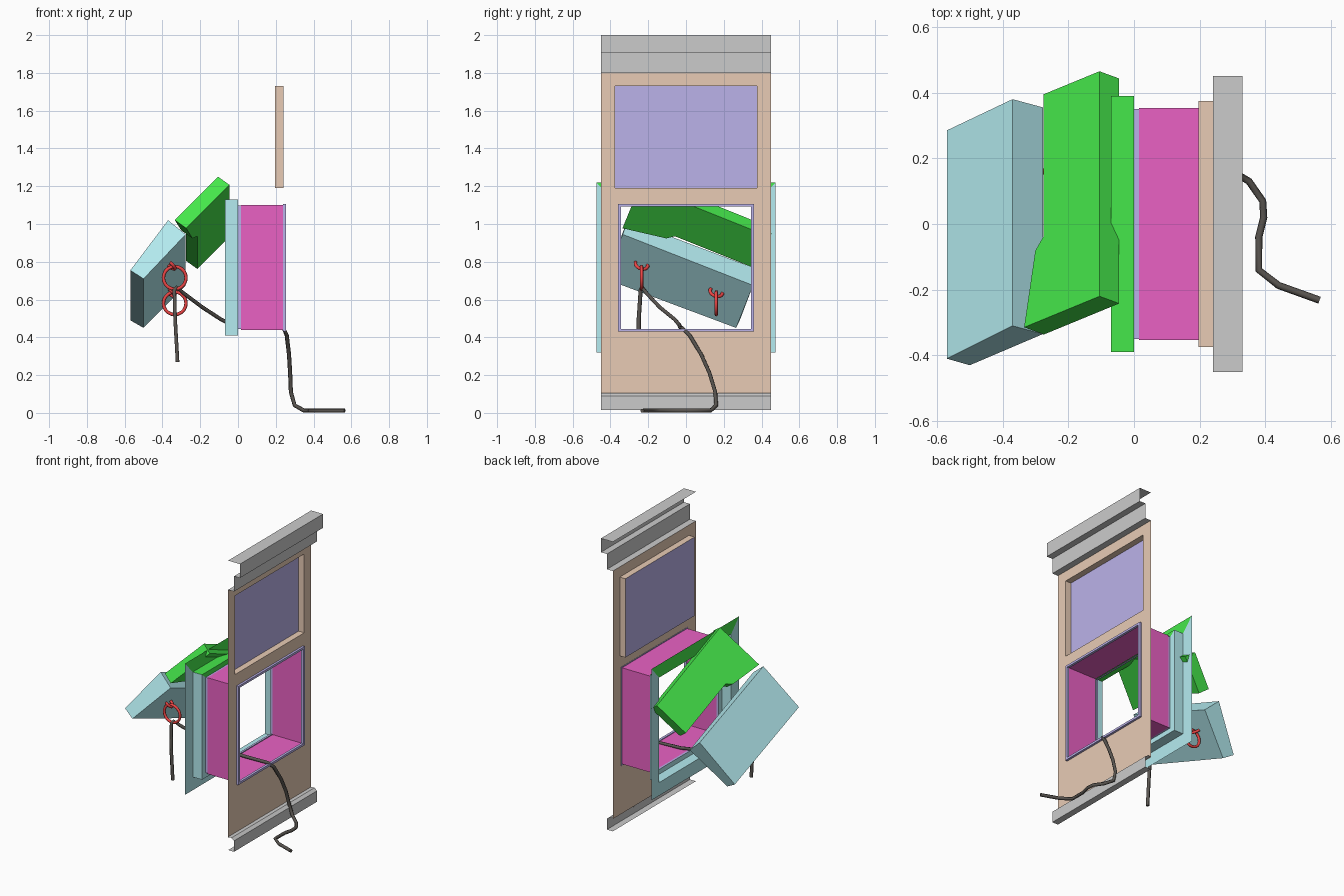
import bpy, math
from mathutils import Vector

if "Cube" in bpy.data.objects:
    bpy.data.objects.remove(bpy.data.objects["Cube"])


def mat(name, rgb):
    m = bpy.data.materials.new(name)
    m.diffuse_color = (*rgb, 1)
    m.use_nodes = True
    m.node_tree.nodes["Principled BSDF"].inputs["Base Color"].default_value = m.diffuse_color
    return m


CYAN = mat("cyan", (0.46, 0.84, 0.88))
GREEN = mat("green", (0.06, 0.80, 0.07))
MAGENTA = mat("magenta", (0.82, 0.12, 0.55))
PURPLE = mat("purple", (0.50, 0.45, 0.82))
BROWN = mat("brown", (0.81, 0.60, 0.46))
RED = mat("red", (0.85, 0.06, 0.06))
BLACK = mat("black", (0.10, 0.09, 0.08))


def mesh(name, verts, faces, *mats):
    me = bpy.data.meshes.new(name)
    me.from_pydata([tuple(v) for v in verts], [], faces)
    ob = bpy.data.objects.new(name, me)
    bpy.context.collection.objects.link(ob)
    for m in mats:
        me.materials.append(m)
    return ob


def loft(name, sections, *mats, closed=False):
    """Sheet through rectangular sections (x, half width, z0, z1).
    A second material goes on the top side."""
    verts, faces = [], []
    for x, h, z0, z1 in sections:
        verts += [(x, -h, z0), (x, h, z0), (x, h, z1), (x, -h, z1)]
    n = len(sections)
    for s in range(n if closed else n - 1):
        a, b = 4 * s, 4 * ((s + 1) % n)
        for i in range(4):
            j = (i + 1) % 4
            faces.append((a + i, a + j, b + j, b + i))
    ob = mesh(name, verts, faces, *mats)
    if len(mats) > 1:
        for p in ob.data.polygons:
            p.material_index = int(p.index % 4 == 2)
    return ob


def moulding(name, profile, half=0.45):
    """Open profile (x, z) swept along the wall."""
    n = len(profile)
    verts = [(x, y, z) for y in (-half, half) for x, z in profile]
    return mesh(name, verts, [(i, i + 1, n + i + 1, n + i) for i in range(n - 1)])


def prism(name, top, bottom, m):
    n = len(top)
    faces = [tuple(range(n)), tuple(reversed(range(n, 2 * n)))]
    faces += [(i, n + i, n + (i + 1) % n, (i + 1) % n) for i in range(n)]
    return mesh(name, list(top) + list(bottom), faces, m)


def tube(name, points, radius, m, closed=False, res=1):
    cu = bpy.data.curves.new(name, 'CURVE')
    cu.dimensions = '3D'
    cu.bevel_depth, cu.bevel_resolution = radius, res
    cu.use_fill_caps = True
    sp = cu.splines.new('POLY')
    sp.points.add(len(points) - 1)
    for p, co in zip(sp.points, points):
        p.co = (*co, 1)
    sp.use_cyclic_u = closed
    cu.materials.append(m)
    ob = bpy.data.objects.new(name, cu)
    bpy.context.collection.objects.link(ob)
    return ob


def arc(c, u, v, r, a0=0, a1=360, n=20):
    return [Vector(c) + r * (math.cos(t) * u + math.sin(t) * v)
            for t in (math.radians(a0 + (a1 - a0) * i / n) for i in range(n + 1))]


# Wall with window hole and upper recessed panel
loft("wall_lower", [(.24, .45, .1, 1.15), (.24, .355, .44, 1.10)], BROWN)
loft("wall_upper", [(.24, .45, 1.15, 1.8), (.24, .375, 1.19, 1.73),
                    (.197, .375, 1.19, 1.73)], BROWN)
mesh("recess_panel", [(.197, -.375, 1.19), (.197, .375, 1.19),
                      (.197, .375, 1.73), (.197, -.375, 1.73)], [(0, 1, 2, 3)], PURPLE)

# Grey cornice and skirting
moulding("cornice", [(.24, 1.8), (.285, 1.8), (.285, 1.905), (.33, 1.905), (.33, 2), (.24, 2)])
moulding("skirting", [(.24, .105), (.265, .105), (.285, .09), (.285, .015), (.24, .015)])

# Window tunnel and its trims
loft("window_tunnel", [(.015, .353, .44, 1.10), (.24, .353, .44, 1.10)], MAGENTA)
loft("inner_trim", [(.238, .36, .43, 1.107), (.255, .36, .43, 1.107),
                    (.255, .344, .445, 1.092), (.238, .344, .445, 1.092)], PURPLE, closed=True)
loft("outer_trim", [(0, .35, .443, 1.097), (.015, .35, .443, 1.097)], PURPLE)

# Outer frame: flange, box sides and inner step, green along the top
loft("outer_frame", [(-.07, .475, .32, 1.22), (-.07, .39, .41, 1.13),
                     (0, .39, .41, 1.13), (0, .35, .443, 1.097)], CYAN, GREEN)

# Upper shutter piece with broken lower edge
O = Vector((-.105, -.22, 1.25))
A = Vector((0, .685, -.275))
V = Vector((-.17, -.07, -.17))
T = Vector((.06, -.022, -.043))
outline = [O + A * u + V * v for u, v in
           ((0, 0), (1, 0), (1, 1), (.37, 1), (.32, 1.15), (0, 1.35))]
prism("upper_shutter", outline, [p + T for p in outline], GREEN)

# Lower shutter piece
prism("lower_shutter",
      [(-.37, -.31, 1.02), (-.57, -.41, .755), (-.57, .285, .49), (-.37, .38, .76)],
      [(-.277, -.335, .945), (-.5, -.43, .71), (-.5, .265, .45), (-.277, .355, .675)], CYAN)

# Eyelets and pull rings
X, Z = Vector((1, 0, 0)), Vector((0, 0, 1))
side = Vector((0, .93, -.36))
out = Vector((.75, -.25, -.6)).normalized()
for name, y, z, a1, eye in (("left", -.235, .715, 270, (-.36, -.235, .785)),
                            ("right", .16, .58, 360, (-.36, .16, .64))):
    tube(name + "_ring", arc((-.335, y, z), X, Z, .06)[:-1], .009, RED, True, 2)
    pts = arc(eye, side, out, .034, -90 if a1 < 360 else 0, a1 - 90 if a1 < 360 else 360)
    tube(name + "_eyelet", pts[:-1] if a1 == 360 else pts, .009, RED, a1 == 360, 2)

# Cable hung over the left ring, through the window and down to the floor
tube("cable", [(-.32, -.25, .27), (-.333, -.25, .5), (-.337, -.24, .65), (-.325, -.232, .665),
               (-.29, -.21, .635), (-.19, -.14, .56), (-.09, -.06, .495), (-.03, -.035, .465),
               (.06, -.03, .452), (.24, -.02, .45), (.258, .02, .41), (.27, .08, .31),
               (.276, .125, .21), (.28, .155, .11), (.3, .16, .04), (.35, .13, .012),
               (.392, .07, .012), (.395, .02, .012), (.38, -.04, .012), (.38, -.14, .012),
               (.44, -.187, .012), (.565, -.232, .012)], .011, BLACK)
